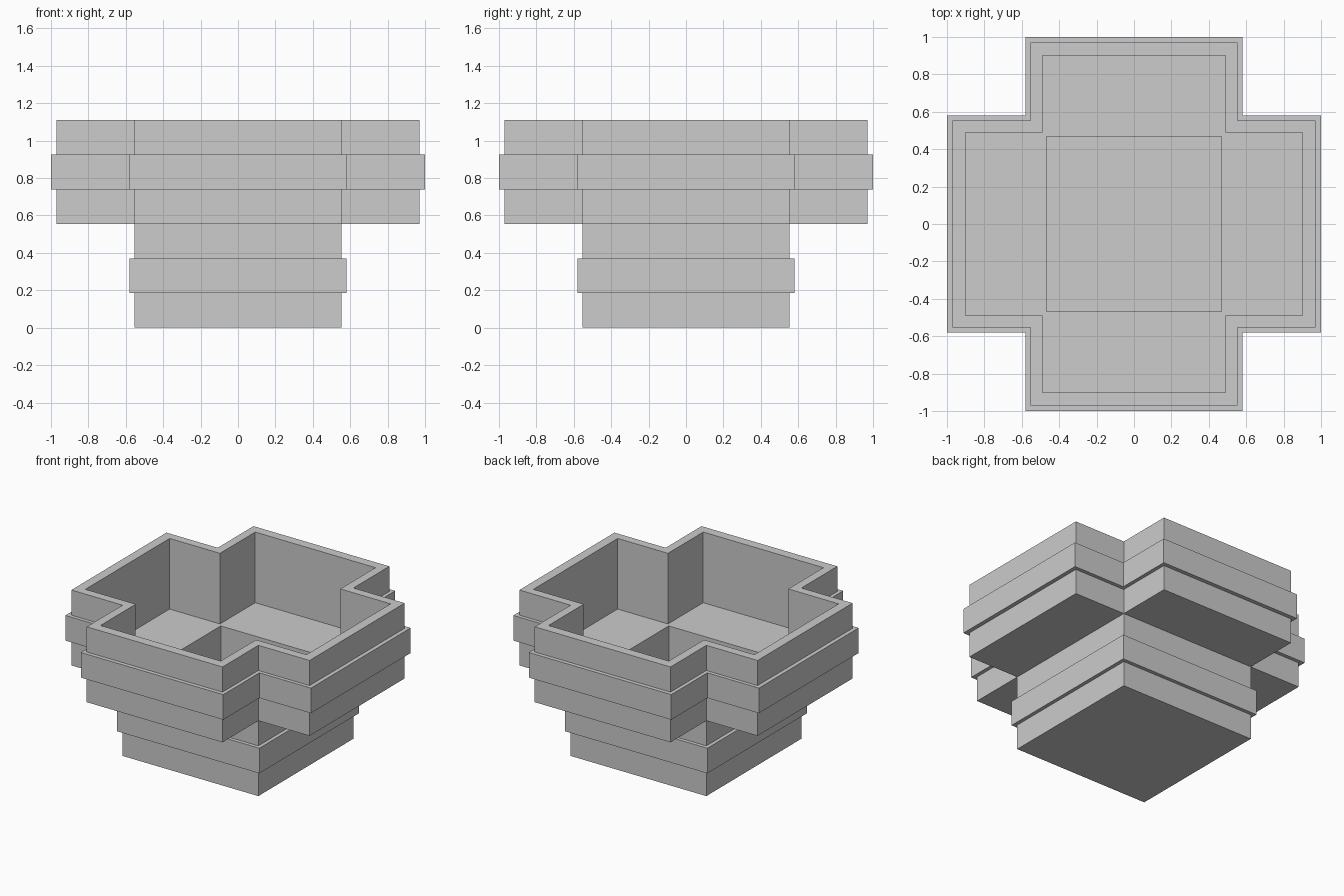
import bpy
import bmesh

cube = bpy.data.objects.get("Cube")
if cube:
    bpy.data.objects.remove(cube, do_unlink=True)

GREY = (0.604, 0.604, 0.604, 1.0)
stone = bpy.data.materials.new("plain grey")
stone.use_nodes = True
stone.diffuse_color = GREY
stone.node_tree.nodes["Principled BSDF"].inputs["Base Color"].default_value = GREY

LAYER = 0.185      # height of every band
FLOOR = 0.59       # top of the upper floor
BASE_FLOOR = 0.03  # top of the floor in the lower well


def square(h):
    return [(-h, -h), (h, -h), (h, h), (-h, h)]


def cross(reach, half):
    """Plus-shaped outline, one arm corner group rotated four times."""
    pts, group = [], [(reach, -half), (reach, half), (half, half)]
    for _ in range(4):
        pts += group
        group = [(-y, x) for x, y in group]
    return pts


def add_loop(bm, outline, z):
    return [bm.verts.new((x, y, z)) for x, y in outline]


def bridge(bm, a, b):
    for i in range(len(a)):
        j = (i + 1) % len(a)
        bm.faces.new((a[i], a[j], b[j], b[i]))


def finish(name, bm):
    bmesh.ops.recalc_face_normals(bm, faces=bm.faces)
    mesh = bpy.data.meshes.new(name)
    bm.to_mesh(mesh)
    bm.free()
    mesh.materials.append(stone)
    obj = bpy.data.objects.new(name, mesh)
    bpy.context.collection.objects.link(obj)
    return obj


def ring_shell(name, outer, band, inner, z0, floor_z, well=None):
    """Three stacked bands, the middle one wider, hollowed down to a floor."""
    bm = bmesh.new()
    z = [z0 + LAYER * i for i in range(4)]
    stack = [(outer, z[0]), (outer, z[1]), (band, z[1]), (band, z[2]),
             (outer, z[2]), (outer, z[3]), (inner, z[3]), (inner, floor_z)]
    loops = [add_loop(bm, o, h) for o, h in stack]
    for a, b in zip(loops, loops[1:]):
        bridge(bm, a, b)
    if well is None:
        bm.faces.new(loops[0])
        bm.faces.new(loops[-1])
    else:
        # Upper floor and underside both open onto the well
        rims = [add_loop(bm, well, h) for h in (floor_z, z0)]
        for loop, rim in zip((loops[-1], loops[0]), rims):
            edges = []
            for ring in (loop, rim):
                for i, v in enumerate(ring):
                    w = ring[(i + 1) % len(ring)]
                    edges.append(bm.edges.get((v, w)) or bm.edges.new((v, w)))
            bmesh.ops.triangle_fill(bm, use_beauty=True, edges=edges)
        bridge(bm, rims[0], rims[1])
    return finish(name, bm)


# Square base with its well
well = square(0.468)
ring_shell("square_base", square(0.553), square(0.58), well, 0.0, BASE_FLOOR)

# Plus-shaped basin resting on the base
ring_shell("cross_basin", cross(0.97, 0.553), cross(1.0, 0.58),
           cross(0.90, 0.49), 3 * LAYER, FLOOR, well)
